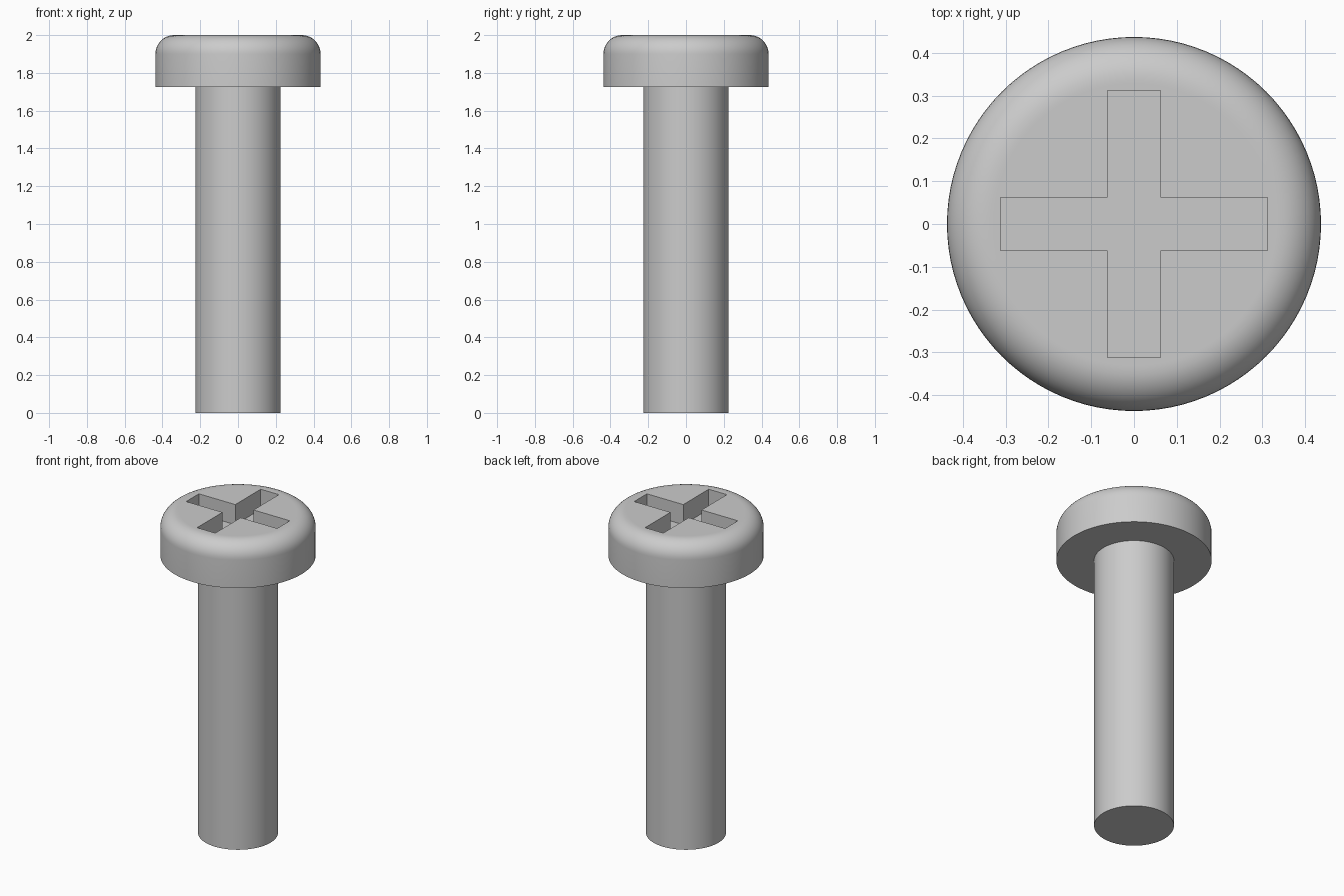
import bpy
import bmesh
import math
from mathutils import Matrix, Vector

SEGMENTS = 96
HEAD_R, SHANK_R = 0.4375, 0.225
HEAD_BASE, TOP = 1.725, 2.0
FILLET = 0.1
SLOT_W, SLOT_L, SLOT_DEPTH = 0.0625, 0.3125, 0.125

cube = bpy.data.objects.get("Cube")
if cube:
    bpy.data.objects.remove(cube, do_unlink=True)

steel = bpy.data.materials.new("grey_steel")
steel.use_nodes = True
colour = (0.6, 0.6, 0.6, 1)
steel.diffuse_color = colour
steel.node_tree.nodes["Principled BSDF"].inputs["Base Color"].default_value = colour


def make_object(name, bm):
    bmesh.ops.recalc_face_normals(bm, faces=bm.faces)
    mesh = bpy.data.meshes.new(name)
    bm.to_mesh(mesh)
    bm.free()
    obj = bpy.data.objects.new(name, mesh)
    mesh.materials.append(steel)
    bpy.context.collection.objects.link(obj)
    return obj


def lathe(name, profile):
    """Revolve (radius, height) points about z and cap both ends."""
    bm = bmesh.new()
    rings = []
    for r, z in profile:
        angles = [math.tau * i / SEGMENTS for i in range(SEGMENTS)]
        rings.append([bm.verts.new((r * math.cos(a), r * math.sin(a), z)) for a in angles])
    for low, high in zip(rings, rings[1:]):
        for i in range(SEGMENTS):
            j = (i + 1) % SEGMENTS
            bm.faces.new((low[i], low[j], high[j], high[i]))
    bm.faces.new(rings[0][::-1])
    bm.faces.new(rings[-1])
    return make_object(name, bm)


def select_only(obj):
    bpy.ops.object.select_all(action="DESELECT")
    obj.select_set(True)
    bpy.context.view_layer.objects.active = obj


# Shank, reaching slightly into the head
shank = lathe("shank", [(SHANK_R, 0), (SHANK_R, HEAD_BASE + 0.02)])

# Head with a rounded upper rim; the last ring keeps the top flat
profile = [(HEAD_R, HEAD_BASE)]
steps = 10
for i in range(steps + 1):
    a = math.pi / 2 * i / steps
    profile.append((HEAD_R - FILLET + FILLET * math.cos(a),
                    TOP - FILLET + FILLET * math.sin(a)))
profile.append((HEAD_R - FILLET - 0.008, TOP))
head = lathe("head", profile)

# Cross-shaped cutter: one quarter of the outline turned four times
bm = bmesh.new()
outline = []
for k in range(4):
    turn = Matrix.Rotation(k * math.pi / 2, 3, "Z")
    for x, y in ((SLOT_L, -SLOT_W), (SLOT_L, SLOT_W), (SLOT_W, SLOT_W)):
        outline.append(bm.verts.new(turn @ Vector((x, y, TOP - SLOT_DEPTH))))
base = bm.faces.new(outline)
extruded = bmesh.ops.extrude_face_region(bm, geom=[base])
top_verts = [v for v in extruded["geom"] if isinstance(v, bmesh.types.BMVert)]
bmesh.ops.translate(bm, verts=top_verts, vec=(0, 0, SLOT_DEPTH + 0.1))
cutter = make_object("slot_cutter", bm)
cutter.hide_render = True

# Cut the driver recess
cut = head.modifiers.new("cross_recess", "BOOLEAN")
cut.operation = "DIFFERENCE"
cut.solver = "EXACT"
cut.object = cutter
select_only(head)
bpy.ops.object.modifier_apply(modifier=cut.name)
bpy.data.objects.remove(cutter, do_unlink=True)

# Smooth round walls, sharp corners
for obj in (shank, head):
    select_only(obj)
    bpy.ops.object.shade_smooth_by_angle(angle=math.radians(30))
